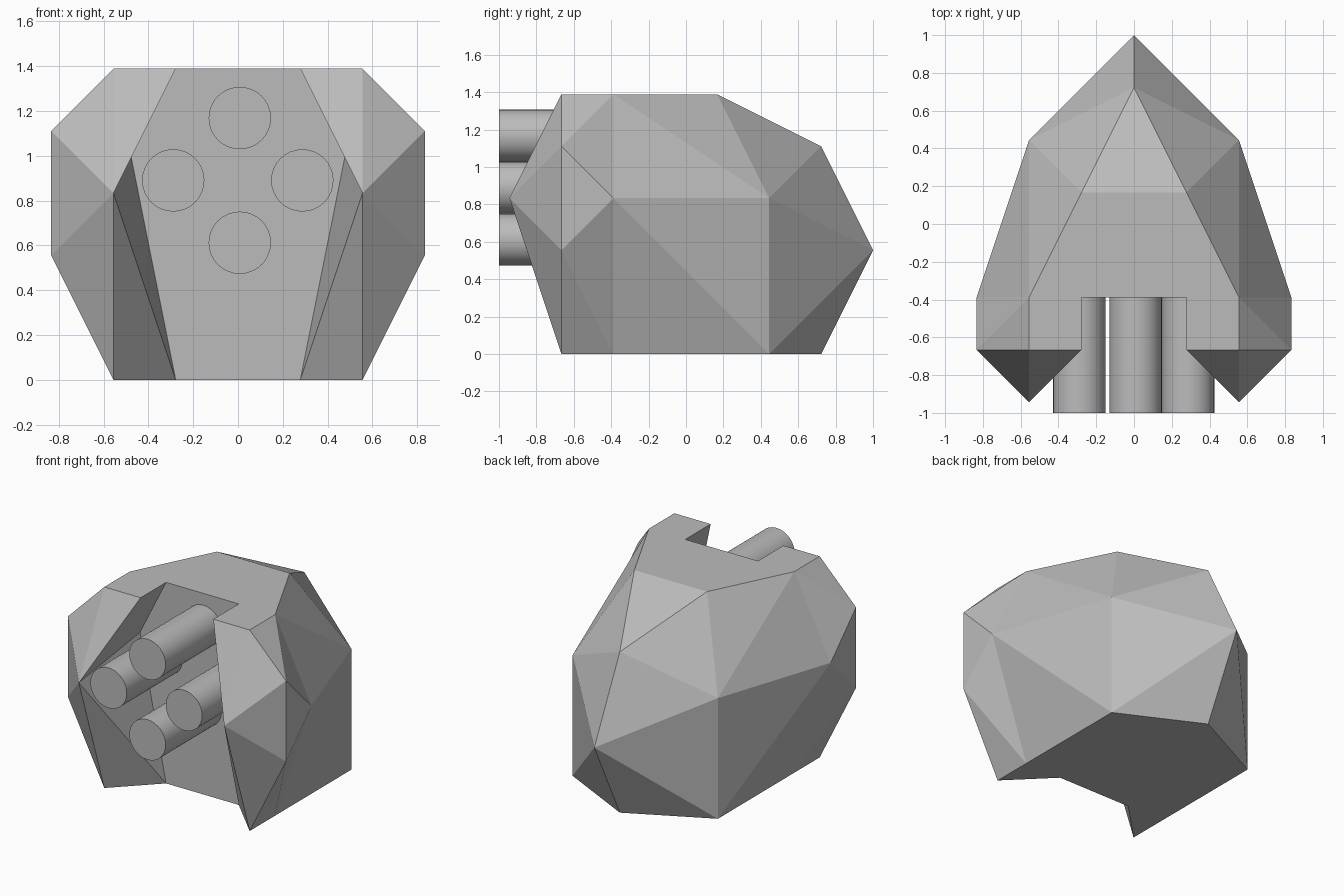
import bpy, bmesh, math

if "Cube" in bpy.data.objects:
    bpy.data.objects.remove(bpy.data.objects["Cube"], do_unlink=True)

grey = bpy.data.materials.new("mid_grey")
grey.use_nodes = True
GREY = (0.5, 0.5, 0.5, 1)
grey.diffuse_color = GREY
grey.node_tree.nodes["Principled BSDF"].inputs["Base Color"].default_value = GREY

STEP = 2 / 7.2          # the hull corners sit on a regular lattice
FRONT = -0.944

# Corners of the left half, in lattice steps (x, y from the prong tip, z)
corners = {
    "tail": (0, 7, 2), "ridge": (0, 6, 4), "keel": (0, 6, 0),
    "rear_mid": (2, 5, 3), "rear_low": (2, 5, 0),
    "roof_mid": (0, 4, 5), "roof_rear": (1, 4, 5), "roof_side": (2, 2, 5),
    "roof_front": (2, 1, 5), "roof_inner": (1, 1, 5), "notch_top": (1, 2, 5),
    "notch_top_mid": (0, 2, 5), "notch_low_mid": (0, 2, 0), "notch_low": (1, 2, 0),
    "notch_waist": (1.714, 2, 3.571),
    "tip": (2, 0, 3), "cheek_top": (3, 1, 4), "cheek_low": (3, 1, 2),
    "cheek_rear": (3, 2, 3), "base_side": (2, 2, 0), "base_front": (2, 1, 0),
}

# Facets of the left half, by corner name
facets = [
    # Rear
    ("tail", "ridge", "rear_mid"),
    ("tail", "rear_mid", "rear_low"),
    ("tail", "rear_low", "keel"),
    ("ridge", "roof_rear", "rear_mid"),
    ("ridge", "roof_mid", "roof_rear"),
    # Side
    ("roof_rear", "roof_side", "rear_mid"),
    ("roof_side", "cheek_rear", "rear_mid"),
    ("rear_mid", "cheek_rear", "rear_low"),
    ("cheek_rear", "base_side", "rear_low"),
    ("cheek_rear", "cheek_low", "base_side"),
    ("cheek_low", "base_front", "base_side"),
    ("roof_side", "cheek_top", "cheek_rear"),
    ("roof_side", "roof_front", "cheek_top"),
    ("cheek_top", "cheek_low", "cheek_rear"),
    # Prong
    ("tip", "cheek_low", "cheek_top"),
    ("tip", "cheek_top", "roof_front"),
    ("tip", "roof_front", "roof_inner"),
    ("tip", "base_front", "cheek_low"),
    ("tip", "notch_low", "base_front"),
    # Notch
    ("tip", "notch_waist", "notch_low"),
    ("tip", "roof_inner", "notch_top", "notch_waist"),
    ("notch_top", "notch_top_mid", "notch_low_mid", "notch_low", "notch_waist"),
    # Roof and underside
    ("roof_mid", "notch_top_mid", "notch_top", "roof_inner",
     "roof_front", "roof_side", "roof_rear"),
    ("keel", "rear_low", "base_side", "base_front", "notch_low", "notch_low_mid"),
]

# Faceted hull: left half, mirrored across x = 0
bm = bmesh.new()
verts = {n: bm.verts.new((x * STEP, y * STEP + FRONT, z * STEP))
         for n, (x, y, z) in corners.items()}
for names in facets:
    bm.faces.new([verts[n] for n in names])
half = bm.verts[:] + bm.edges[:] + bm.faces[:]
bmesh.ops.mirror(bm, geom=half, axis='X', merge_dist=0.0001)
bmesh.ops.remove_doubles(bm, verts=bm.verts[:], dist=0.0005)
bmesh.ops.recalc_face_normals(bm, faces=bm.faces[:])
mesh = bpy.data.meshes.new("hull")
bm.to_mesh(mesh)
bm.free()
mesh.materials.append(grey)
hull = bpy.data.objects.new("hull", mesh)
bpy.context.collection.objects.link(hull)


def tube(name, x, z):
    """Round tube from the notch wall to the front."""
    front, back = -1.0, -0.385
    bpy.ops.mesh.primitive_cylinder_add(
        vertices=32, radius=0.139, depth=back - front,
        location=(x, (front + back) / 2, z), rotation=(math.pi / 2, 0, 0))
    ob = bpy.context.object
    ob.name = name
    ob.data.materials.append(grey)
    bpy.ops.object.shade_smooth_by_angle(angle=math.radians(30))


# Four tubes in a diamond
tube("tube_top", 0.008, 1.168)
tube("tube_bottom", 0.008, 0.612)
tube("tube_left", 0.287, 0.89)
tube("tube_right", -0.289, 0.89)
